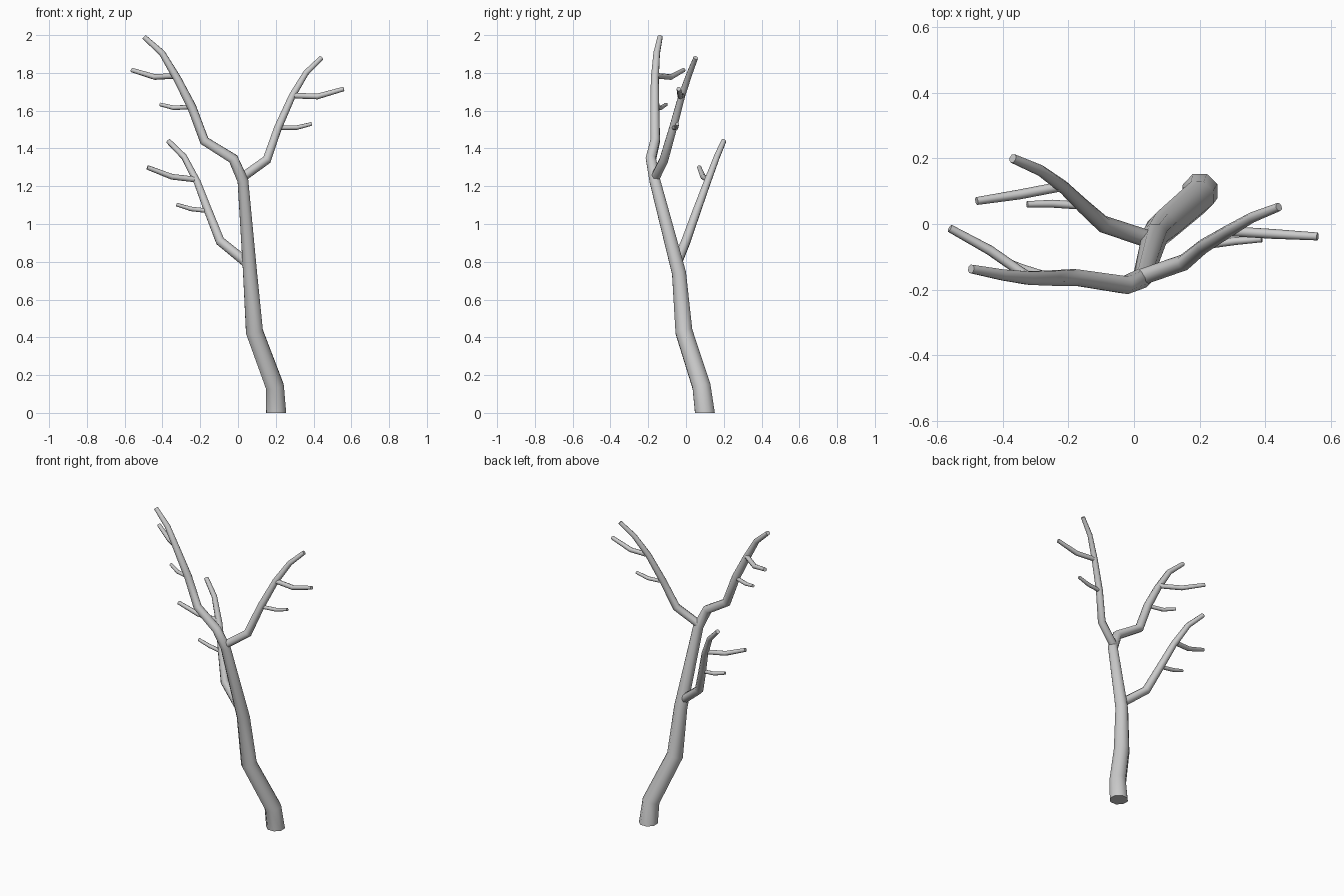
import bpy


def limb(name, points):
    """Eight-sided tapered tube through (x, y, z, radius) points."""
    curve = bpy.data.curves.new(name, 'CURVE')
    curve.dimensions = '3D'
    curve.bevel_depth = 1.0
    curve.bevel_resolution = 2
    curve.use_fill_caps = True
    spline = curve.splines.new('POLY')
    spline.points.add(len(points) - 1)
    for p, (x, y, z, r) in zip(spline.points, points):
        p.co = (x, y, z, 1)
        p.radius = r
    obj = bpy.data.objects.new(name, curve)
    bpy.context.collection.objects.link(obj)
    bpy.ops.object.select_all(action='DESELECT')
    obj.select_set(True)
    bpy.context.view_layer.objects.active = obj
    bpy.ops.object.convert(target='MESH')
    bpy.ops.object.shade_smooth_by_angle(angle=0.9)
    return bpy.context.object


# Trunk, running on into the tall left branch
trunk = limb("trunk", [
    (0.202, 0.10, 0.0, 0.057), (0.195, 0.082, 0.14, 0.052),
    (0.087, -0.011, 0.43, 0.049), (0.064, -0.037, 0.74, 0.040),
    (0.026, -0.165, 1.23, 0.031), (-0.025, -0.186, 1.345, 0.029),
    (-0.178, -0.163, 1.44, 0.027), (-0.245, -0.165, 1.62, 0.025),
    (-0.322, -0.165, 1.77, 0.022), (-0.402, -0.155, 1.905, 0.018),
    (-0.497, -0.137, 1.99, 0.014)])
# Flat foot on the ground
for v in trunk.data.vertices:
    if v.co.z < 0.04:
        v.co.z = 0.0

# Right and lower left branches
limb("right_branch", [
    (0.02, -0.163, 1.245, 0.025), (0.153, -0.117, 1.34, 0.025),
    (0.212, -0.068, 1.51, 0.022), (0.288, -0.022, 1.68, 0.019),
    (0.36, 0.02, 1.80, 0.016), (0.442, 0.052, 1.88, 0.013)])
limb("lower_branch", [
    (0.04, -0.045, 0.80, 0.027), (-0.095, 0.0, 0.91, 0.026),
    (-0.158, 0.057, 1.07, 0.023), (-0.215, 0.112, 1.22, 0.020),
    (-0.285, 0.163, 1.355, 0.017), (-0.37, 0.2, 1.44, 0.014)])

# Twigs: start, bend, tip
twigs = [
    ((-0.325, -0.16, 1.785), (-0.44, -0.08, 1.778), (-0.562, -0.013, 1.815), 0.015),
    ((-0.245, -0.165, 1.62), (-0.34, -0.135, 1.615), (-0.412, -0.105, 1.633), 0.012),
    ((0.29, -0.022, 1.68), (0.42, -0.03, 1.675), (0.56, -0.038, 1.715), 0.015),
    ((0.215, -0.065, 1.51), (0.31, -0.052, 1.51), (0.39, -0.046, 1.53), 0.012),
    ((-0.22, 0.115, 1.235), (-0.35, 0.09, 1.25), (-0.48, 0.07, 1.30), 0.015),
    ((-0.16, 0.056, 1.07), (-0.25, 0.062, 1.08), (-0.326, 0.06, 1.103), 0.012),
]
for i, (a, b, c, r) in enumerate(twigs):
    limb(f"twig_{i + 1}", [(*a, r), (*b, r), (*c, r * 0.8)])
